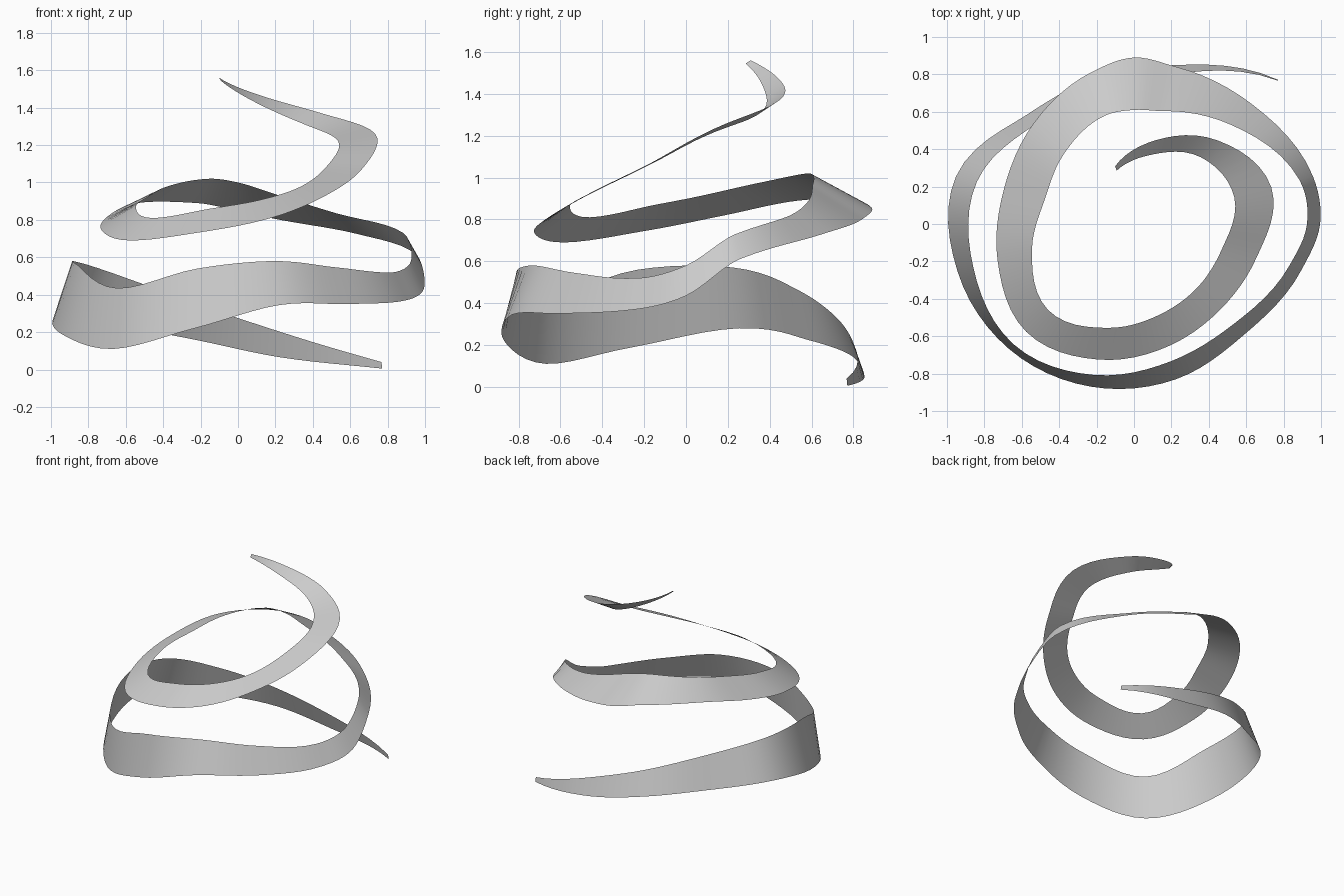
import bpy, bmesh
from math import radians, cos, sin

if "Cube" in bpy.data.objects:
    bpy.data.objects.remove(bpy.data.objects["Cube"])

# Stations along the spiral ribbon:
# angle, outer/lower edge (radius, height), inner/upper edge (radius, height)
STATIONS = [
    (45, 1.09, .005, 1.085, .04), (75, .88, .065, .83, .205),
    (105, .808, .155, .735, .34), (135, .82, .225, .75, .465),
    (165, .985, .28, .87, .57), (195, .977, .19, .89, .56),
    (225, .945, .11, .91, .435), (255, .90, .22, .835, .54),
    (285, .86, .345, .76, .58), (315, .835, .35, .755, .545),
    (345, .93, .37, .86, .52), (360, .995, .435, .925, .58),
    (375, .99, .61, .915, .73), (405, .90, .725, .745, .835),
    (435, .87, .80, .625, .95), (450, .89, .85, .61, 1.0),
    (465, .845, .89, .60, 1.02), (495, .76, .89, .53, .98),
    (525, .72, .82, .495, .925), (555, .755, .745, .565, .87),
    (585, .815, .69, .65, .81), (615, .75, .735, .575, .86),
    (645, .68, .81, .505, .91), (675, .65, .925, .48, .98),
    (705, .68, 1.065, .49, 1.085), (735, .76, 1.26, .555, 1.22),
    (765, .632, 1.37, .505, 1.31), (795, .465, 1.465, .385, 1.425),
    (828, .325, 1.56, .30, 1.545),
]
STEPS = 6


def slope(i, k):
    """Rate of change of column k by angle at station i."""
    a, b = STATIONS[max(i - 1, 0)], STATIONS[min(i + 1, len(STATIONS) - 1)]
    return (b[k] - a[k]) / (b[0] - a[0])


def blend(i, t, k):
    """Smooth Hermite value of column k between stations i and i + 1."""
    p, q = STATIONS[i], STATIONS[i + 1]
    d = q[0] - p[0]
    return ((2*t**3 - 3*t**2 + 1) * p[k] + (t**3 - 2*t**2 + t) * d * slope(i, k)
            + (3*t**2 - 2*t**3) * q[k] + (t**3 - t**2) * d * slope(i + 1, k))


def rung(bm, angle, ro, zo, ri, zi):
    """Pair of vertices across the ribbon."""
    c, s = cos(radians(angle)), sin(radians(angle))
    return (bm.verts.new((ro * c, ro * s, max(zo, 0))),
            bm.verts.new((ri * c, ri * s, zi)))


# Ribbon: a single-sheet band swept between its two edges
bm = bmesh.new()
rungs = []
for i in range(len(STATIONS) - 1):
    for n in range(STEPS):
        t = n / STEPS
        angle = STATIONS[i][0] + t * (STATIONS[i + 1][0] - STATIONS[i][0])
        rungs.append(rung(bm, angle, *(blend(i, t, k) for k in range(1, 5))))
rungs.append(rung(bm, *STATIONS[-1]))
for (a, b), (c, d) in zip(rungs, rungs[1:]):
    bm.faces.new((a, c, d, b)).smooth = True

mesh = bpy.data.meshes.new("spiral_ribbon")
bm.to_mesh(mesh)
bm.free()
ribbon = bpy.data.objects.new("spiral_ribbon", mesh)
bpy.context.collection.objects.link(ribbon)
